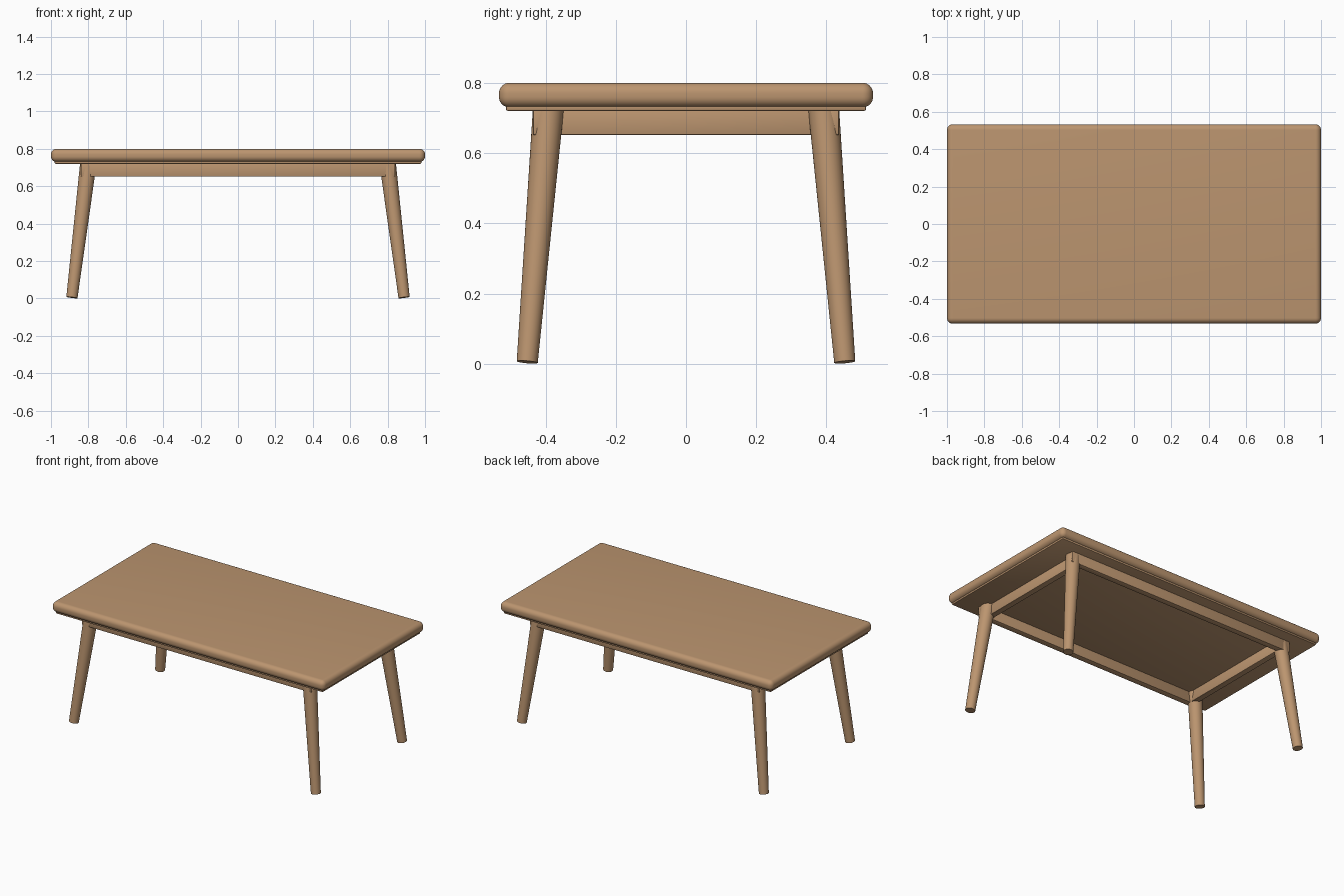
import bpy
import math
from mathutils import Vector

cube = bpy.data.objects.get("Cube")
if cube:
    bpy.data.objects.remove(cube, do_unlink=True)

wood = bpy.data.materials.new("warm_oak")
wood.use_nodes = True
oak = (0.50, 0.30, 0.16, 1)
wood.diffuse_color = oak
wood.node_tree.nodes["Principled BSDF"].inputs["Base Color"].default_value = oak


def finish(obj, name):
    obj.name = name
    obj.data.materials.append(wood)
    bpy.ops.object.shade_smooth_by_angle(angle=math.radians(35))
    return obj


def board(name, center, size, radius, segments):
    """Box with rounded edges."""
    bpy.ops.mesh.primitive_cube_add(size=1, location=center)
    obj = bpy.context.object
    obj.scale = size
    bpy.ops.object.transform_apply(location=False, rotation=False, scale=True)
    bevel = obj.modifiers.new("round", 'BEVEL')
    bevel.width = radius
    bevel.segments = segments
    bpy.ops.object.modifier_apply(modifier="round")
    return finish(obj, name)


def leg(name, foot, head, foot_radius, head_radius):
    """Tapered round leg whose ends are square to its splayed axis."""
    foot, head = Vector(foot), Vector(head)
    axis = head - foot
    bpy.ops.mesh.primitive_cone_add(vertices=32, radius1=foot_radius, radius2=head_radius,
                                    depth=axis.length, location=(foot + head) / 2,
                                    rotation=axis.to_track_quat('Z', 'Y').to_euler())
    return finish(bpy.context.object, name)


# Tabletop with rounded rim, and the thin panel under it
board("tabletop", (0, 0, 0.765), (2, 1.065, 0.07), 0.03, 8)
board("under_panel", (0, 0, 0.73), (1.96, 1.025, 0.02), 0.005, 2)

# Aprons
for side, sy in (("front", -1), ("back", 1)):
    board(side + "_apron", (0, sy * 0.416, 0.688), (1.68, 0.04, 0.074), 0.004, 2)
for side, sx in (("right", -1), ("left", 1)):
    board(side + "_apron", (sx * 0.787, 0, 0.688), (0.04, 0.81, 0.074), 0.004, 2)

# Splayed legs
for end, sy in (("front", -1), ("back", 1)):
    for side, sx in (("right", -1), ("left", 1)):
        leg(end + "_" + side + "_leg", (sx * 0.888, sy * 0.452, 0.005),
            (sx * 0.80, sy * 0.392, 0.724), 0.03, 0.044)
